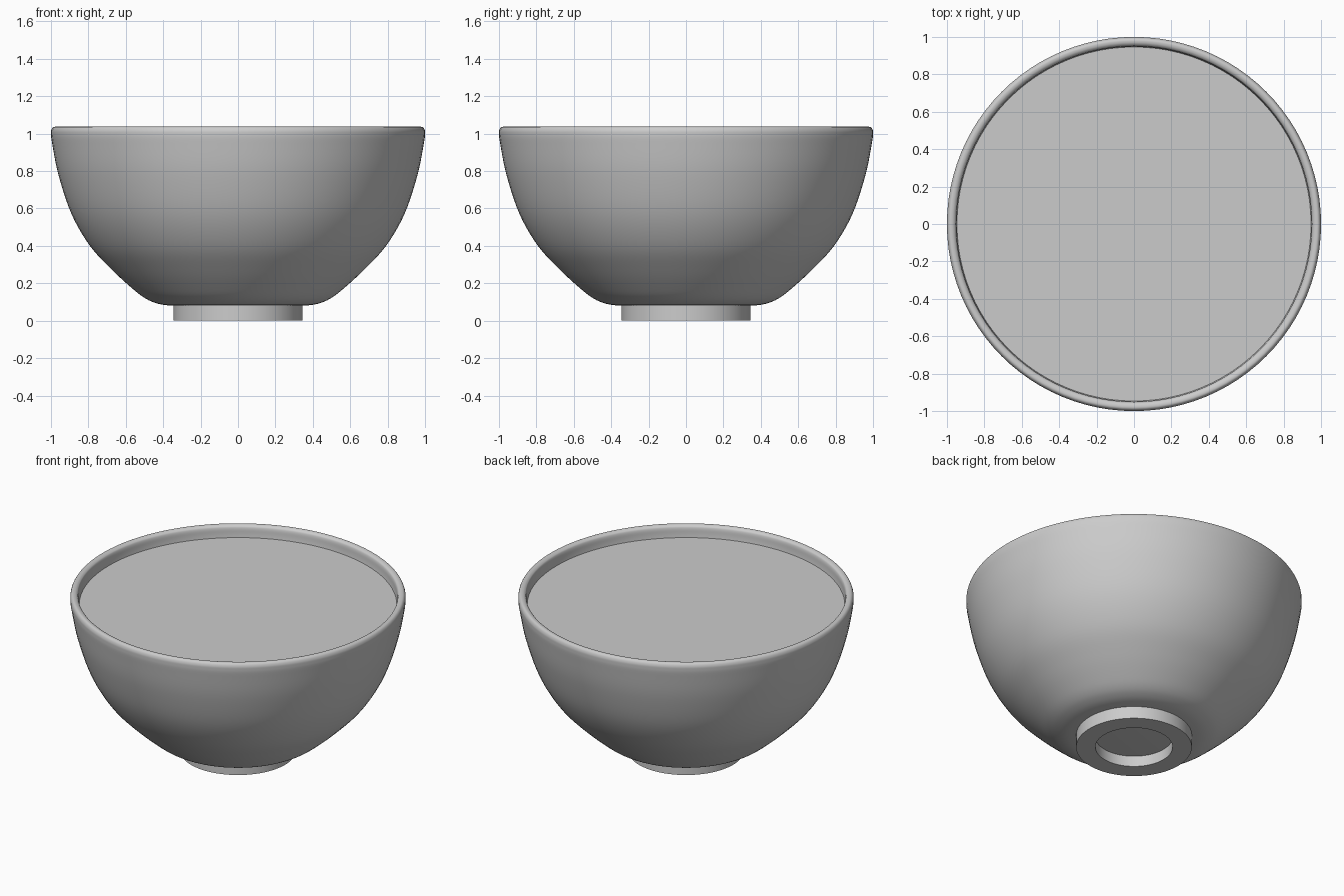
import bpy, math

if "Cube" in bpy.data.objects:
    bpy.data.objects.remove(bpy.data.objects["Cube"])

SEGMENTS = 96


def lathe(name, profile, angle=35):
    """Spin an (r, z) profile round the z axis; r = 0 points become poles."""
    verts, faces, rings = [], [], []
    for r, z in profile:
        count = 1 if r == 0 else SEGMENTS
        rings.append(range(len(verts), len(verts) + count))
        for i in range(count):
            a = 2 * math.pi * i / SEGMENTS
            verts.append((r * math.cos(a), r * math.sin(a), z))
    for a, b in zip(rings, rings[1:]):
        for i in range(SEGMENTS):
            j = (i + 1) % SEGMENTS
            quad = [a[i % len(a)], a[j % len(a)], b[j % len(b)], b[i % len(b)]]
            faces.append(list(dict.fromkeys(quad)))
    mesh = bpy.data.meshes.new(name)
    mesh.from_pydata(verts, [], faces)
    obj = bpy.data.objects.new(name, mesh)
    bpy.context.collection.objects.link(obj)
    bpy.ops.object.select_all(action='DESELECT')
    obj.select_set(True)
    bpy.context.view_layer.objects.active = obj
    bpy.ops.object.shade_smooth_by_angle(angle=math.radians(angle))
    return obj


def smooth_curve(points, steps=5):
    """Catmull-Rom refinement of a profile."""
    p = [points[0]] + points + [points[-1]]
    out = []
    for a, b, c, d in zip(p, p[1:], p[2:], p[3:]):
        for k in range(steps):
            t = k / steps
            out.append(tuple(0.5 * (2 * b[i] + (c[i] - a[i]) * t
                       + (2 * a[i] - 5 * b[i] + 4 * c[i] - d[i]) * t * t
                       + (3 * b[i] - a[i] - 3 * c[i] + d[i]) * t ** 3) for i in (0, 1)))
    return out + [points[-1]]


# Bowl: outer wall, rounded rim, inner wall
outer = [(0.34, 0.08), (0.40, 0.085), (0.45, 0.098), (0.50, 0.122), (0.56, 0.168),
         (0.67, 0.268), (0.79, 0.398), (0.89, 0.57), (0.96, 0.78), (0.994, 0.95)]
rim = [(1.0, 1.0), (0.998, 1.02), (0.99, 1.033), (0.978, 1.037), (0.962, 1.032),
       (0.952, 1.015)]
inner = [(0.945, 0.95), (0.91, 0.78), (0.84, 0.58), (0.74, 0.42), (0.62, 0.295),
         (0.45, 0.18), (0.25, 0.14)]
lathe("bowl", [(0, 0.07), (0.23, 0.07)] + smooth_curve(outer + rim + inner) + [(0, 0.13)])

# Foot ring under the bowl
lathe("foot_ring", [(0.23, 0.08), (0.23, 0), (0.345, 0), (0.345, 0.09)])

# Flat surface of the filling, just below the rim
lathe("filling", [(0.948, 0.96), (0, 0.96)])
